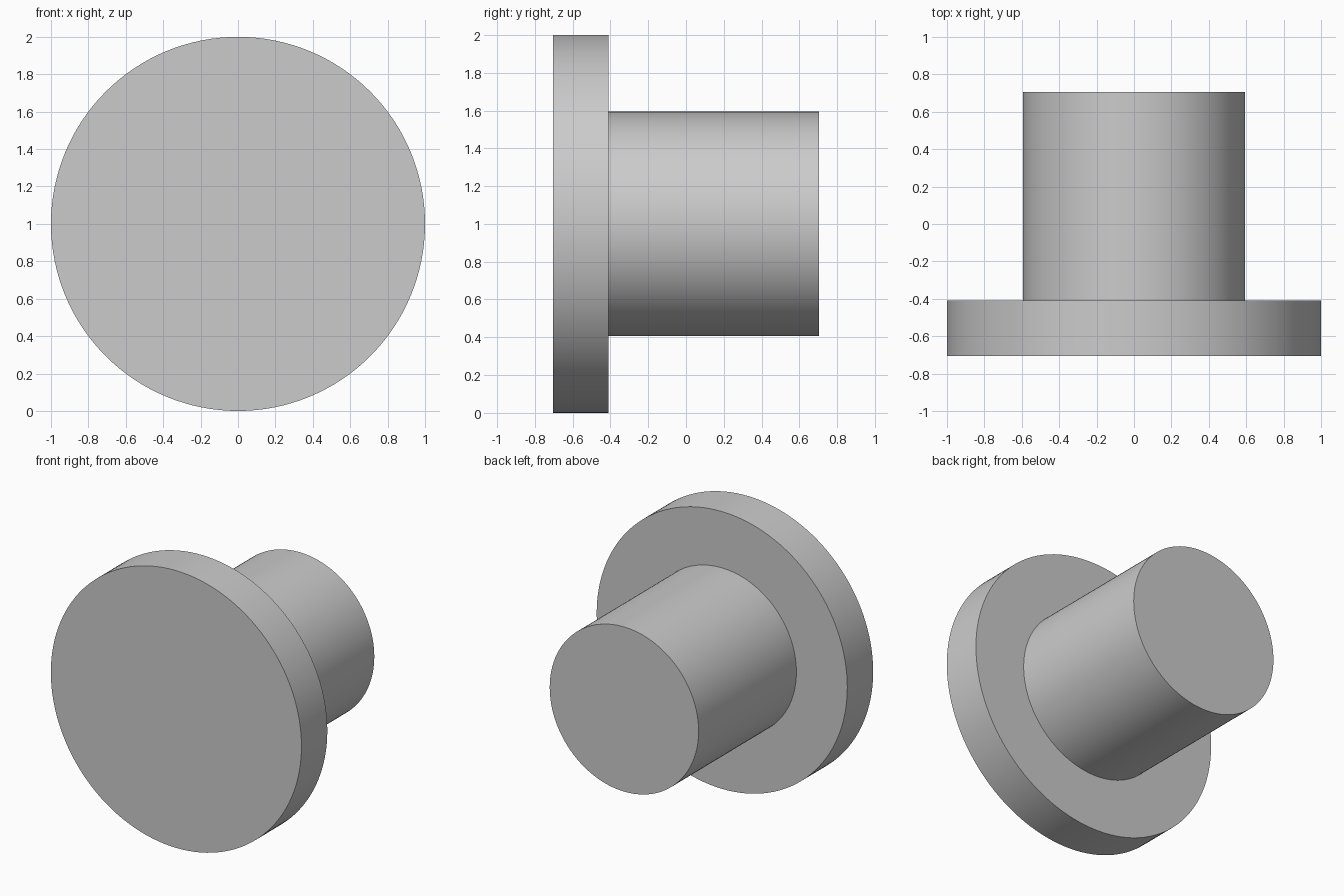
import bpy
import bmesh
from math import pi, radians
from mathutils import Matrix, Vector

cube = bpy.data.objects.get("Cube")
if cube:
    bpy.data.objects.remove(cube, do_unlink=True)

# Plain grey material
grey = bpy.data.materials.new("light grey")
grey.use_nodes = True
colour = (0.6, 0.6, 0.6, 1)
grey.diffuse_color = colour
grey.node_tree.nodes["Principled BSDF"].inputs["Base Color"].default_value = colour

# Stepped half profile: (radius, y), from the flange face to the shaft end
front, shoulder, back = -0.705, -0.41, 0.705
flange_radius, shaft_radius = 1.0, 0.594
profile = [(0, front), (flange_radius, front), (flange_radius, shoulder),
           (shaft_radius, shoulder), (shaft_radius, back), (0, back)]

# Spin the profile around the y axis into one solid
bm = bmesh.new()
verts = [bm.verts.new((r, y, 0)) for r, y in profile]
edges = [bm.edges.new(pair) for pair in zip(verts, verts[1:])]
bmesh.ops.spin(bm, geom=verts + edges, cent=(0, 0, 0), axis=(0, 1, 0),
               angle=2 * pi, steps=128)
bmesh.ops.remove_doubles(bm, verts=bm.verts, dist=0.0001)
bmesh.ops.dissolve_limit(bm, angle_limit=radians(0.5), verts=bm.verts, edges=bm.edges)
bmesh.ops.recalc_face_normals(bm, faces=bm.faces)
bmesh.ops.transform(bm, matrix=Matrix.Translation(Vector((0, 0, flange_radius))),
                    verts=bm.verts)

mesh = bpy.data.meshes.new("flanged_shaft")
bm.to_mesh(mesh)
bm.free()
mesh.materials.append(grey)
shaft = bpy.data.objects.new("flanged_shaft", mesh)
bpy.context.collection.objects.link(shaft)

# Smooth round walls with crisp rims
bpy.ops.object.select_all(action="DESELECT")
shaft.select_set(True)
bpy.context.view_layer.objects.active = shaft
bpy.ops.object.shade_smooth_by_angle(angle=radians(30))
